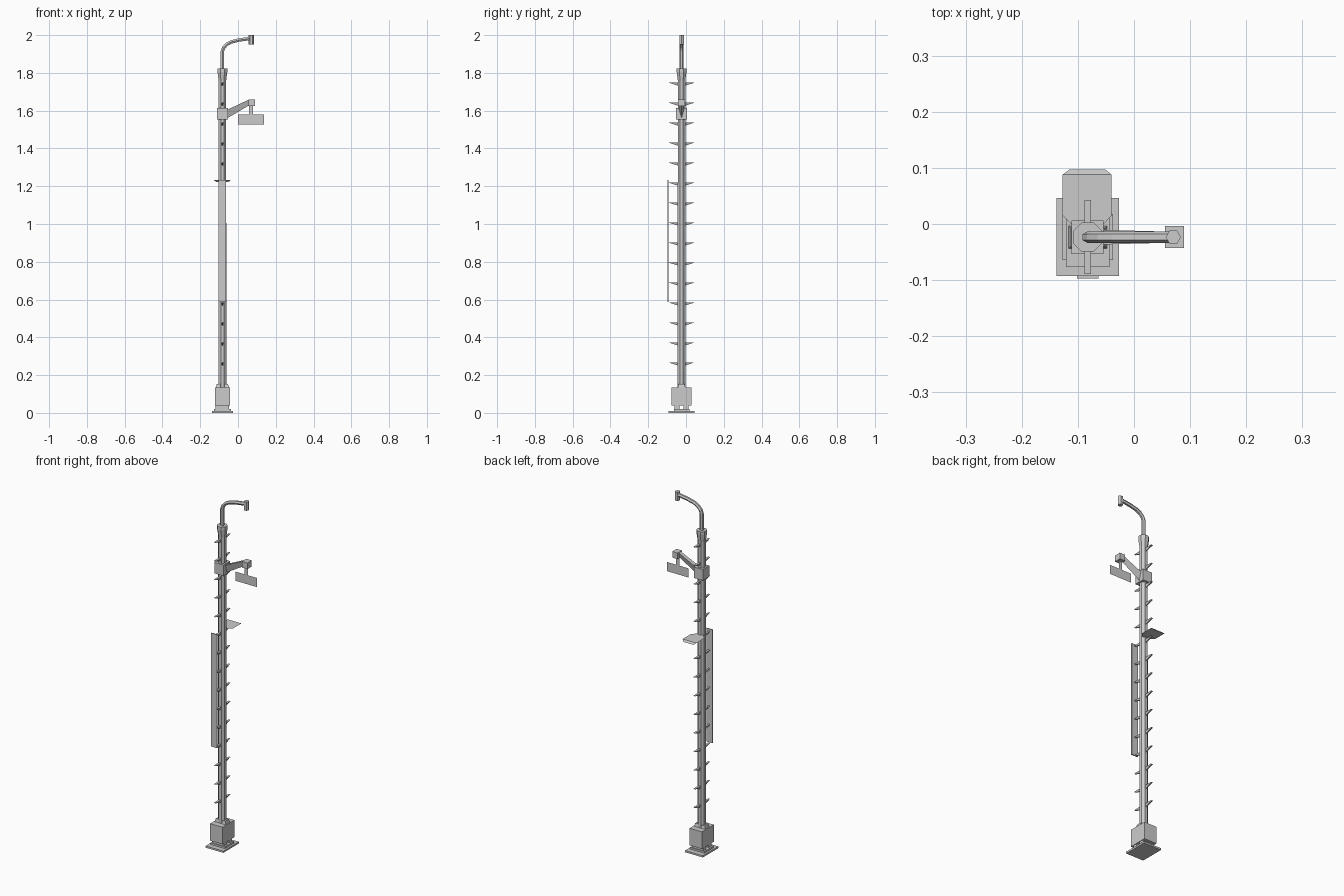
import bpy, bmesh, math
from mathutils import Vector

if "Cube" in bpy.data.objects:
    bpy.data.objects.remove(bpy.data.objects["Cube"])

PX, PY = -0.0825, -0.0235   # pole axis


def mesh(name, verts, faces):
    me = bpy.data.meshes.new(name)
    me.from_pydata(verts, [], faces)
    bm = bmesh.new()
    bm.from_mesh(me)
    bmesh.ops.recalc_face_normals(bm, faces=bm.faces)
    bm.to_mesh(me)
    bm.free()
    ob = bpy.data.objects.new(name, me)
    bpy.context.collection.objects.link(ob)
    return ob


def loft(name, rings):
    """Skin equal-length rings of points and cap both ends."""
    n = len(rings[0])
    verts = [p for r in rings for p in r]
    faces = [tuple(range(n)), tuple(range(len(verts) - n, len(verts)))]
    for k in range(len(rings) - 1):
        for i in range(n):
            j = (i + 1) % n
            faces.append((k * n + i, k * n + j, (k + 1) * n + j, (k + 1) * n + i))
    return mesh(name, verts, faces)


def rect(x0, x1, y0, y1, z):
    return [(x0, y0, z), (x1, y0, z), (x1, y1, z), (x0, y1, z)]


def box(name, x0, x1, y0, y1, z0, z1, taper=0.0):
    return loft(name, [rect(x0, x1, y0, y1, z0),
                       rect(x0 + taper, x1 - taper, y0 + taper, y1 - taper, z1)])


def centred(name, hx, hy, z0, z1, taper=0.0):
    return box(name, PX - hx, PX + hx, PY - hy, PY + hy, z0, z1, taper)


def turned(name, cx, cy, profile, n, turn=0.0):
    return loft(name, [[(cx + r * math.cos(turn + math.tau * i / n),
                         cy + r * math.sin(turn + math.tau * i / n), z) for i in range(n)]
                       for r, z in profile])


# base: ground plate, flange, feet, cabinet and collar
centred("ground_plate", 0.0555, 0.0695, 0.0, 0.010)
centred("base_flange", 0.045, 0.041, 0.010, 0.020)
for side, s in (("front", -1), ("back", 1)):
    y = PY + s * 0.024
    box(f"{side}_foot", PX - 0.036, PX + 0.036, y - 0.013, y + 0.013, 0.020, 0.040)
centred("base_cabinet", 0.039, 0.0535, 0.038, 0.135)
centred("base_collar", 0.034, 0.020, 0.135, 0.152, 0.004)

# octagonal pole with flared cap
turned("pole", PX, PY, [(0.0225, 0.13), (0.0215, 1.77)], 8, math.pi / 8)
turned("pole_cap", PX, PY, [(0.0215, 1.76), (0.028, 1.805), (0.028, 1.822)], 8, math.pi / 8)

# tapered climbing steps on both sides
for k in range(15):
    z = 0.268 + k * 0.1058
    for s in (-1, 1):
        y0, y1 = PY + s * 0.016, PY + s * 0.066
        loft(f"step_{k + 1}_{'front' if s < 0 else 'back'}", [
            [(PX - 0.006, y0, z), (PX + 0.006, y0, z), (PX + 0.003, y0, z - 0.018), (PX - 0.003, y0, z - 0.018)],
            [(PX - 0.006, y1, z), (PX + 0.006, y1, z), (PX + 0.003, y1, z - 0.002), (PX - 0.003, y1, z - 0.002)]])

# long front banner panel
box("front_panel", PX - 0.0195, PX + 0.0195, -0.097, -0.092, 0.587, 1.232)

# thin back shelf with a bent-down clipped lip
mesh("back_shelf", [(PX - 0.018, PY + 0.012, 1.232), (PX + 0.018, PY + 0.012, 1.232),
                    (-0.040, 0.015, 1.232), (-0.040, 0.088, 1.232), (-0.127, 0.088, 1.232),
                    (-0.127, 0.015, 1.232), (-0.051, 0.097, 1.222), (-0.115, 0.097, 1.222)],
     [(0, 1, 2, 3, 4, 5), (4, 3, 6, 7)])

# sign bracket: clamp, V-section arm, end block
centred("bracket_clamp", 0.0285, 0.030, 1.552, 1.614)


def vee(x, top, bottom, w):
    return [(x, PY - w, top), (x, PY + w, top), (x, PY, bottom)]


loft("bracket_arm", [vee(-0.056, 1.605, 1.56, 0.013), vee(0.058, 1.659, 1.628, 0.010)])
box("bracket_block", 0.055, 0.089, -0.043, -0.004, 1.625, 1.660)

# paper-thin hanging sign
mesh("sign_hanger", [(x, PY, z) for x, z in ((0.058, 1.58), (0.079, 1.58), (0.079, 1.627), (0.058, 1.627))], [(0, 1, 2, 3)])
mesh("sign_board", [(x, PY, z) for x, z in ((0.0, 1.528), (0.137, 1.528), (0.137, 1.58), (0.0, 1.58))], [(0, 1, 2, 3)])

# curved lamp arm: six-sided tube swept along a path
path = [(-0.0825, 1.80), (-0.0825, 1.915), (-0.076, 1.934), (-0.060, 1.951),
        (-0.036, 1.964), (0.005, 1.974), (0.062, 1.982)]
rings = []
for i, (x, z) in enumerate(path):
    a, b = path[max(i - 1, 0)], path[min(i + 1, len(path) - 1)]
    t = Vector((b[0] - a[0], 0, b[1] - a[1])).normalized()
    side, up = Vector((0, 1, 0)), Vector((-t.z, 0, t.x))
    rings.append([Vector((x, PY, z)) + 0.0105 * (math.cos(math.tau * k / 6) * side + math.sin(math.tau * k / 6) * up)
                  for k in range(6)])
loft("lamp_arm", rings)

# hexagonal lamp head
turned("lamp_head", 0.070, PY, [(0.0135, 1.950), (0.0135, 2.0)], 6)
